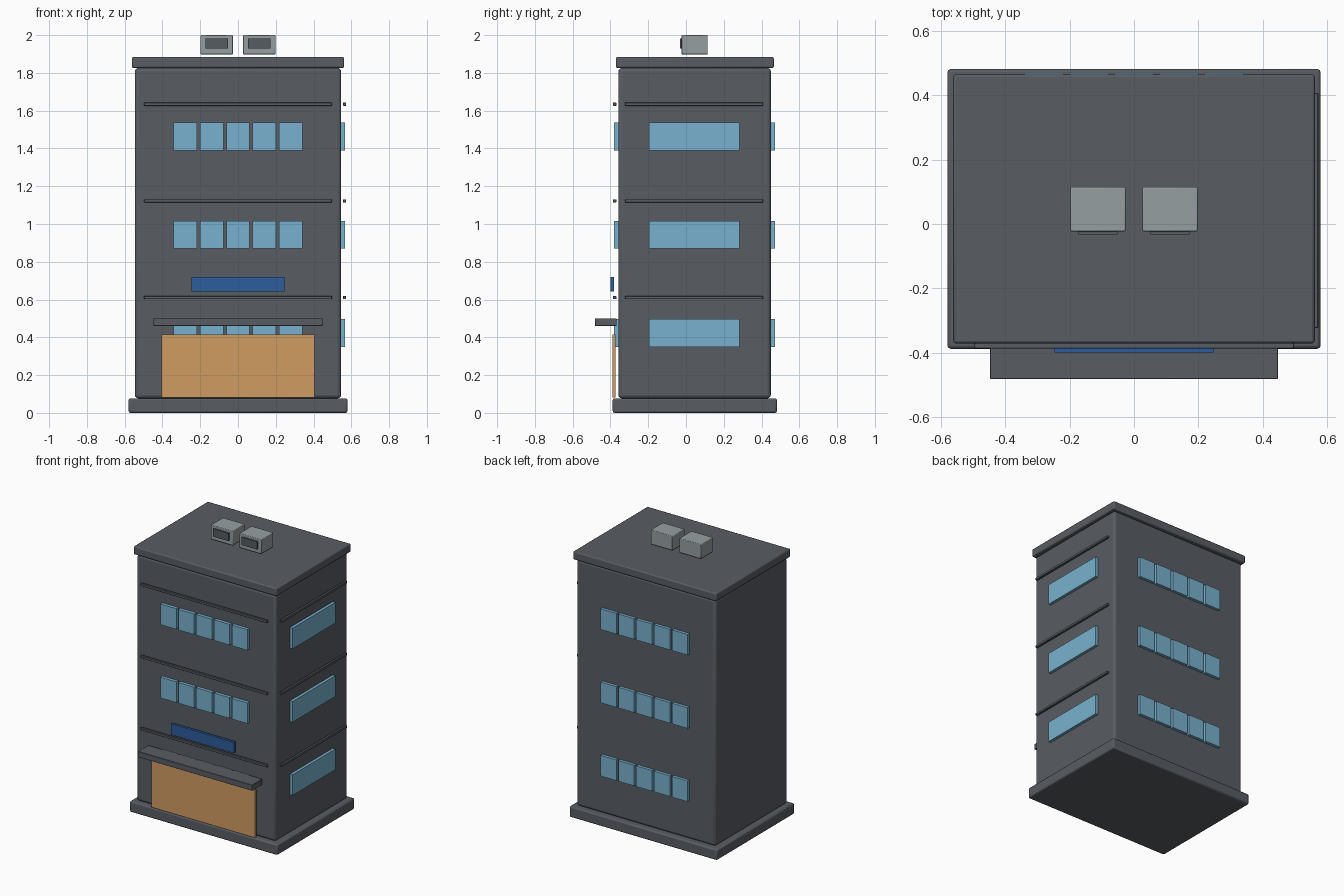
import bpy

cube = bpy.data.objects.get("Cube")
if cube:
    bpy.data.objects.remove(cube, do_unlink=True)


def make_material(name, rgb):
    mat = bpy.data.materials.new(name)
    mat.use_nodes = True
    color = (*rgb, 1.0)
    mat.diffuse_color = color
    node = next(n for n in mat.node_tree.nodes if n.type == "BSDF_PRINCIPLED")
    node.inputs["Base Color"].default_value = color
    node.inputs["Roughness"].default_value = 0.7
    return mat


WALL = make_material("slate grey", (0.098, 0.109, 0.125))
GLASS = make_material("window blue", (0.190, 0.440, 0.620))
DOOR = make_material("warm orange", (0.630, 0.335, 0.122))
SIGN = make_material("deep blue", (0.027, 0.109, 0.328))
METAL = make_material("light metal grey", (0.305, 0.347, 0.356))
GRILLE = make_material("grille grey", (0.090, 0.107, 0.117))


def box(name, x, y, z, mat, bevel=0.0, segments=2):
    """Box from (min, max) ranges, with optional rounded edges."""
    spans = (x, y, z)
    bpy.ops.mesh.primitive_cube_add(size=1, location=[(a + b) / 2 for a, b in spans])
    obj = bpy.context.object
    obj.name = name
    obj.scale = [b - a for a, b in spans]
    bpy.ops.object.transform_apply(location=False, rotation=False, scale=True)
    obj.data.materials.append(mat)
    if bevel:
        mod = obj.modifiers.new("rounded edges", "BEVEL")
        mod.width = bevel
        mod.segments = segments
        bpy.ops.object.shade_smooth_by_angle()
    return obj


# Main masses
box("base_slab", (-0.58, 0.58), (-0.388, 0.482), (0, 0.077), WALL, 0.01)
box("building_body", (-0.546, 0.546), (-0.358, 0.449), (0.077, 1.826), WALL, 0.018, 3)
box("roof_slab", (-0.562, 0.562), (-0.371, 0.465), (1.826, 1.884), WALL, 0.008)

# Windows and ledges on each storey
for floor in range(3):
    low = 0.35 + 0.52 * floor
    height = (low, low + 0.147)
    for i in range(5):
        mid = 0.14 * (i - 2)
        span = (mid - 0.062, mid + 0.062)
        box(f"front_window_{floor}_{i}", span, (-0.381, -0.355), height, GLASS)
        box(f"back_window_{floor}_{i}", span, (0.445, 0.47), height, GLASS)
    box(f"side_window_{floor}", (0.54, 0.566), (-0.196, 0.284), height, GLASS)

    ledge = 0.602 + 0.512 * floor
    height = (ledge, ledge + 0.017)
    box(f"front_ledge_{floor}", (-0.497, 0.497), (-0.387, -0.369), height, WALL, 0.002, 1)
    box(f"side_ledge_{floor}", (0.556, 0.573), (-0.323, 0.408), height, WALL, 0.002, 1)

# Entrance
box("entrance_shutter", (-0.406, 0.406), (-0.39, -0.374), (0.081, 0.415), DOOR)
box("entrance_canopy", (-0.448, 0.448), (-0.482, -0.367), (0.46, 0.501), WALL, 0.002, 1)
box("sign_panel", (-0.247, 0.247), (-0.4, -0.382), (0.642, 0.72), SIGN)

# Rooftop cooling units
for side, mid in (("right", -0.112), ("left", 0.112)):
    box(f"{side}_cooling_unit", (mid - 0.086, mid + 0.086), (-0.023, 0.115),
        (1.898, 2.0), METAL, 0.004)
    box(f"{side}_cooling_grille", (mid - 0.06, mid + 0.06), (-0.033, -0.02),
        (1.928, 1.983), GRILLE)
